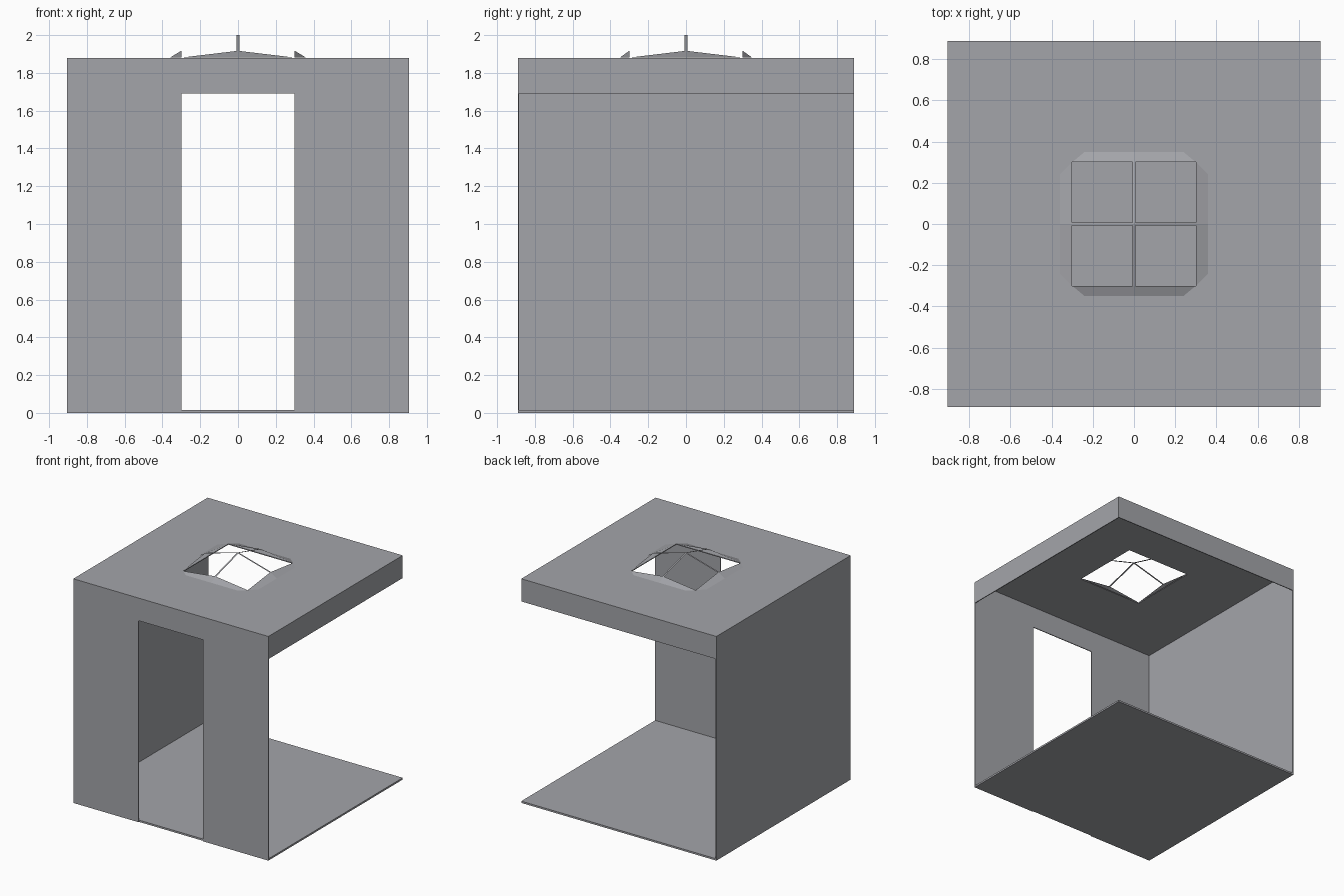
import bpy, bmesh
from mathutils import Vector

if "Cube" in bpy.data.objects:
    bpy.data.objects.remove(bpy.data.objects["Cube"])

W, D, H, T = 0.905, 0.89, 1.88, 0.007   # half width, half depth, roof top, sheet thickness
DOOR_W, DOOR_H = 0.30, 1.69
HOLE, RIM_Z, PEAK = 0.30, 1.917, 2.0

grey = bpy.data.materials.new("cool grey")
grey.diffuse_color = (0.37, 0.375, 0.40, 1)
grey.use_nodes = True
grey.node_tree.nodes["Principled BSDF"].inputs["Base Color"].default_value = grey.diffuse_color


def finish(name, bm):
    me = bpy.data.meshes.new(name)
    bm.to_mesh(me)
    bm.free()
    me.materials.append(grey)
    ob = bpy.data.objects.new(name, me)
    bpy.context.collection.objects.link(ob)
    return ob


def box(name, lo, hi):
    bm = bmesh.new()
    bmesh.ops.create_cube(bm, size=1)
    for v in bm.verts:
        v.co = [lo[i] if v.co[i] < 0 else hi[i] for i in range(3)]
    return finish(name, bm)


def extrude(name, faces, offset):
    """Thicken flat faces (lists of points) along an offset."""
    bm = bmesh.new()
    for pts in faces:
        bm.faces.new([bm.verts.new(p) for p in pts])
    bmesh.ops.remove_doubles(bm, verts=bm.verts[:], dist=1e-5)
    ext = bmesh.ops.extrude_face_region(bm, geom=bm.faces[:], use_keep_orig=True)
    verts = [g for g in ext["geom"] if isinstance(g, bmesh.types.BMVert)]
    bmesh.ops.translate(bm, verts=verts, vec=offset)
    bmesh.ops.recalc_face_normals(bm, faces=bm.faces[:])
    return finish(name, bm)


def sheet(name, faces):
    """Single-layer faces, all looking upward."""
    bm = bmesh.new()
    for pts in faces:
        f = bm.faces.new([bm.verts.new(p) for p in pts])
        f.normal_update()
        if f.normal.z < 0:
            f.normal_flip()
    bmesh.ops.remove_doubles(bm, verts=bm.verts[:], dist=1e-5)
    return finish(name, bm)


# Floor slab
box("floor", (-W, -D + T, 0), (W, D, 0.015))

# Front wall with doorway
outline = [(-W, 0), (-DOOR_W, 0), (-DOOR_W, DOOR_H), (DOOR_W, DOOR_H),
           (DOOR_W, 0), (W, 0), (W, H), (-W, H)]
extrude("front_wall", [[(x, -D, z) for x, z in outline]], Vector((0, T, 0)))

# Closed left wall, and hanging fascias on the open right and back sides
box("left_wall", (-W, -D + T, 0.015), (-W + T, D, H - T))
box("right_fascia", (W - T, -D + T, DOOR_H), (W, D, H - T))
box("back_fascia", (-W + T, D - T, DOOR_H), (W - T, D, H - T))

# Roof sheet with square skylight opening
outer = [(-W, -D + T), (W, -D + T), (W, D), (-W, D)]
inner = [(-HOLE, -HOLE), (HOLE, -HOLE), (HOLE, HOLE), (-HOLE, HOLE)]
ring = []
for i in range(4):
    j = (i + 1) % 4
    ring.append([(*p, H) for p in (outer[i], outer[j], inner[j], inner[i])])
extrude("roof", ring, Vector((0, 0, -T)))

# Skylight kerb: four sloped flanges, each rising to a peak mid-side
B = H + 0.001
flanges = []
for s in (-1, 1):
    for e in (-1, 1):
        flanges.append([(e * HOLE, s * HOLE, B), (0, s * HOLE, RIM_Z),
                        (0, s * 0.35, B), (e * 0.24, s * 0.35, B)])
        flanges.append([(s * HOLE, e * HOLE, B), (s * HOLE, 0, RIM_Z),
                        (s * 0.36, 0, B), (s * 0.36, e * 0.24, B)])
sheet("skylight_kerb", flanges)

# Skylight glazing bars: flat ribbons meeting at the top
h = 0.007
bars = []
for s in (-1, 1):
    bars.append([(s * HOLE, -h, RIM_Z), (s * HOLE, h, RIM_Z), (0, h, PEAK), (0, -h, PEAK)])
    bars.append([(-h, s * HOLE, RIM_Z), (h, s * HOLE, RIM_Z), (h, 0, PEAK), (-h, 0, PEAK)])
sheet("skylight_bars", bars)
